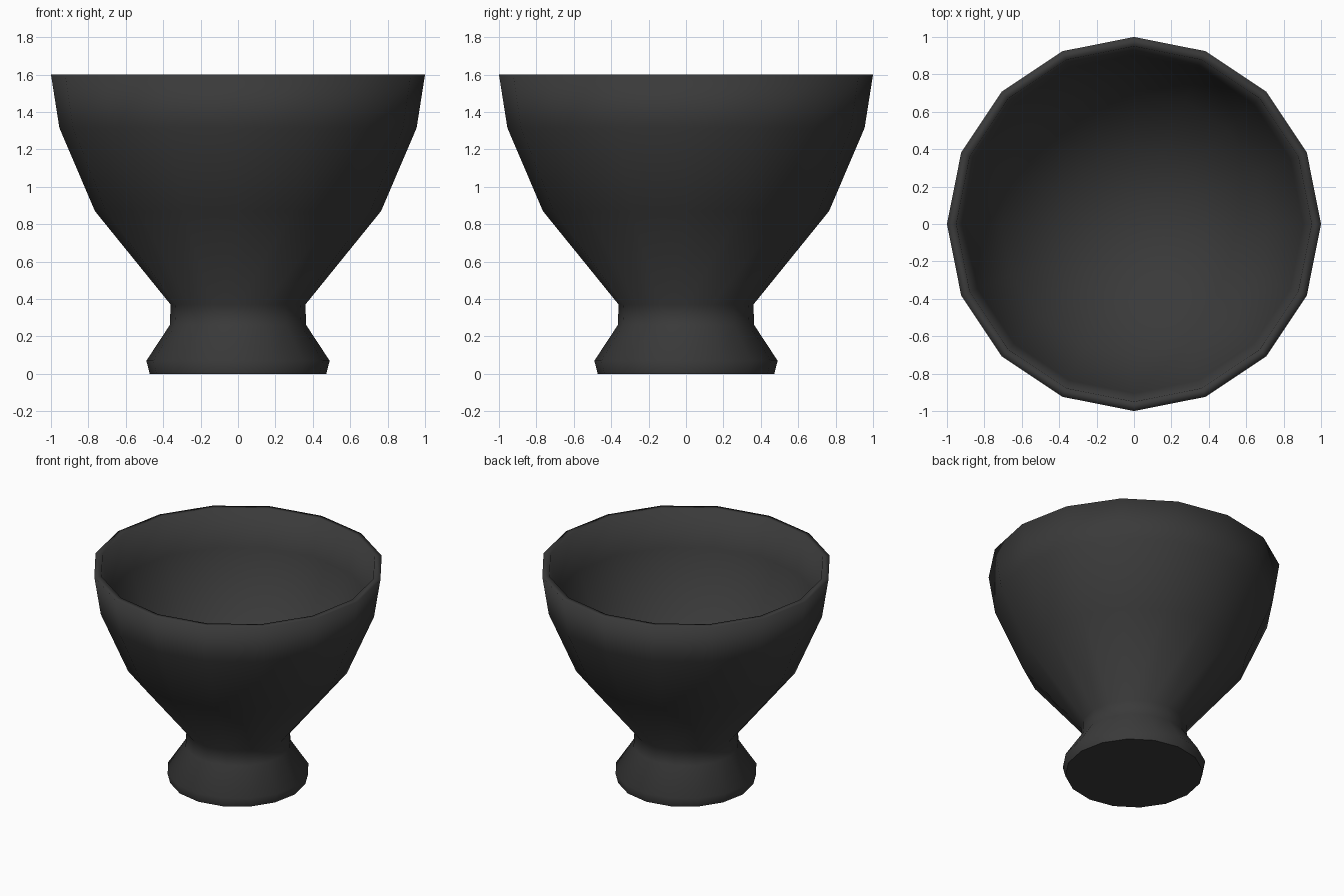
import bpy, bmesh, math

if "Cube" in bpy.data.objects:
    bpy.data.objects.remove(bpy.data.objects["Cube"])

SIDES = 16

# Profile (radius, height): foot, stem, outer bowl, rim, rounded inner bowl
profile = [(0, 0), (0.472, 0), (0.49, 0.07), (0.365, 0.26), (0.36, 0.37),
           (0.765, 0.87), (0.955, 1.315), (1.0, 1.6),
           (0.95, 1.6), (0.905, 1.325), (0.71, 0.92), (0.38, 0.67), (0, 0.58)]

# Spin the profile around z
bm = bmesh.new()
verts = [bm.verts.new((r, 0, z)) for r, z in profile]
edges = [bm.edges.new(pair) for pair in zip(verts, verts[1:])]
bmesh.ops.spin(bm, geom=verts + edges, cent=(0, 0, 0), axis=(0, 0, 1),
               angle=math.tau, steps=SIDES, use_duplicate=False)
bmesh.ops.remove_doubles(bm, verts=bm.verts, dist=0.0005)
bmesh.ops.recalc_face_normals(bm, faces=bm.faces)

# Smooth all over, with a crisp edge around the base
for face in bm.faces:
    face.smooth = True
for edge in bm.edges:
    if all(v.co.z < 0.001 and v.co.xy.length > 0.1 for v in edge.verts):
        edge.smooth = False

mesh = bpy.data.meshes.new("footed_bowl")
bm.to_mesh(mesh)
bm.free()
bowl = bpy.data.objects.new("footed_bowl", mesh)
bpy.context.collection.objects.link(bowl)

# Dark glaze
glaze = bpy.data.materials.new("dark_glaze")
glaze.diffuse_color = (0.042, 0.042, 0.042, 1)
glaze.use_nodes = True
glaze.node_tree.nodes["Principled BSDF"].inputs["Base Color"].default_value = glaze.diffuse_color
mesh.materials.append(glaze)
